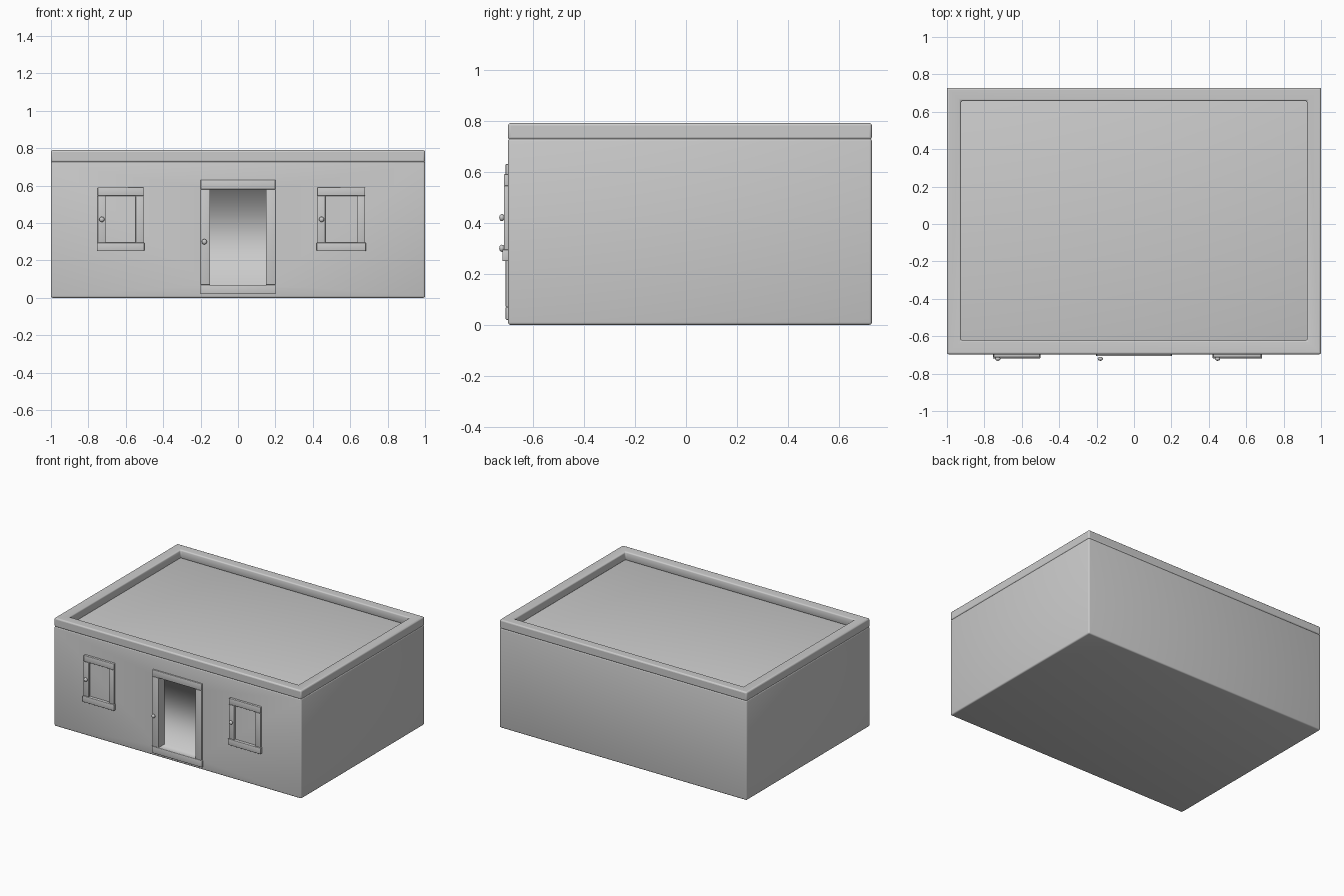
import bpy, bmesh, math

if "Cube" in bpy.data.objects:
    bpy.data.objects.remove(bpy.data.objects["Cube"])

WALL = -0.697   # y of the front wall
BACK = 0.728


def finish(ob, bevel=0.0, segs=3):
    bpy.ops.object.select_all(action='DESELECT')
    ob.select_set(True)
    bpy.context.view_layer.objects.active = ob
    if bevel:
        m = ob.modifiers.new("bevel", 'BEVEL')
        m.width, m.segments = bevel, segs
        m.limit_method = 'ANGLE'
        bpy.ops.object.modifier_apply(modifier=m.name)
    bpy.ops.object.shade_smooth_by_angle(angle=math.radians(35))
    return ob


def box(name, x, y, z, bevel=0.0):
    bpy.ops.mesh.primitive_cube_add(size=1)
    ob = bpy.context.object
    ob.name = name
    for v in ob.data.vertices:
        v.co = [a[0] if c < 0 else a[1] for a, c in zip((x, y, z), v.co)]
    return finish(ob, bevel)


def cut(ob, cutter):
    m = ob.modifiers.new("cut", 'BOOLEAN')
    m.object, m.operation, m.solver = cutter, 'DIFFERENCE', 'EXACT'
    bpy.context.view_layer.objects.active = ob
    bpy.ops.object.modifier_apply(modifier=m.name)
    bpy.data.objects.remove(cutter)


def knob(name, x, z, y):
    bpy.ops.mesh.primitive_uv_sphere_add(segments=16, ring_count=10, radius=0.014,
                                         location=(x, y, z))
    ob = bpy.context.object
    ob.name = name
    ob.scale.y = 0.75
    bpy.ops.object.shade_smooth()


def frame(name, x0, x1, z0, z1, w, h, out, sill_out):
    """Lintel, sill and two jambs standing proud of the wall."""
    inner = WALL + 0.01
    box(name + "_lintel", (x0, x1), (WALL - out, inner), (z1 - h, z1), 0.003)
    box(name + "_sill", (x0 - 0.004, x1 + 0.004), (WALL - sill_out, inner), (z0, z0 + h), 0.003)
    for side, a in (("left", x0), ("right", x1 - w)):
        box(f"{name}_{side}_jamb", (a, a + w), (WALL - out, inner),
            (z0 + h, z1 - h), 0.002)


# House body with a shallow doorway recess
body = box("house_body", (-1, 1), (WALL, BACK), (0, 0.73), 0.01)
cut(body, box("door_cutter", (-0.15, 0.15), (-0.8, WALL + 0.06), (0.07, 0.58)))
finish(body)

# Soft shading at the top and bottom of the door recess
bm = bmesh.new()
bm.from_mesh(body.data)
for e in bm.edges:
    a, b = (v.co for v in e.verts)
    if (abs(a.y - WALL - 0.06) < 1e-3 and abs(b.y - WALL - 0.06) < 1e-3
            and abs(a.z - b.z) < 1e-4 and abs(a.x) < 0.2 and abs(b.x) < 0.2
            and 0.05 < a.z < 0.6):
        e.smooth = True
bm.to_mesh(body.data)
bm.free()

# Parapet around the flat roof
parapet = box("roof_parapet", (-1, 1), (WALL, BACK), (0.725, 0.79))
cut(parapet, box("parapet_cutter", (-0.925, 0.925), (WALL + 0.075, BACK - 0.07), (0.6, 0.9)))
finish(parapet, 0.01)

# Door frame and knob
frame("door", -0.2, 0.2, 0.02, 0.63, 0.05, 0.05, 0.009, 0.009)
knob("door_knob", -0.18, 0.30, -0.721)

# Windows
for name, x0, x1 in (("left_window", -0.75, -0.505), ("right_window", 0.425, 0.68)):
    frame(name, x0, x1, 0.25, 0.59, 0.042, 0.045, 0.016, 0.022)
    knob(name + "_knob", x0 + 0.022, 0.42, -0.721)
